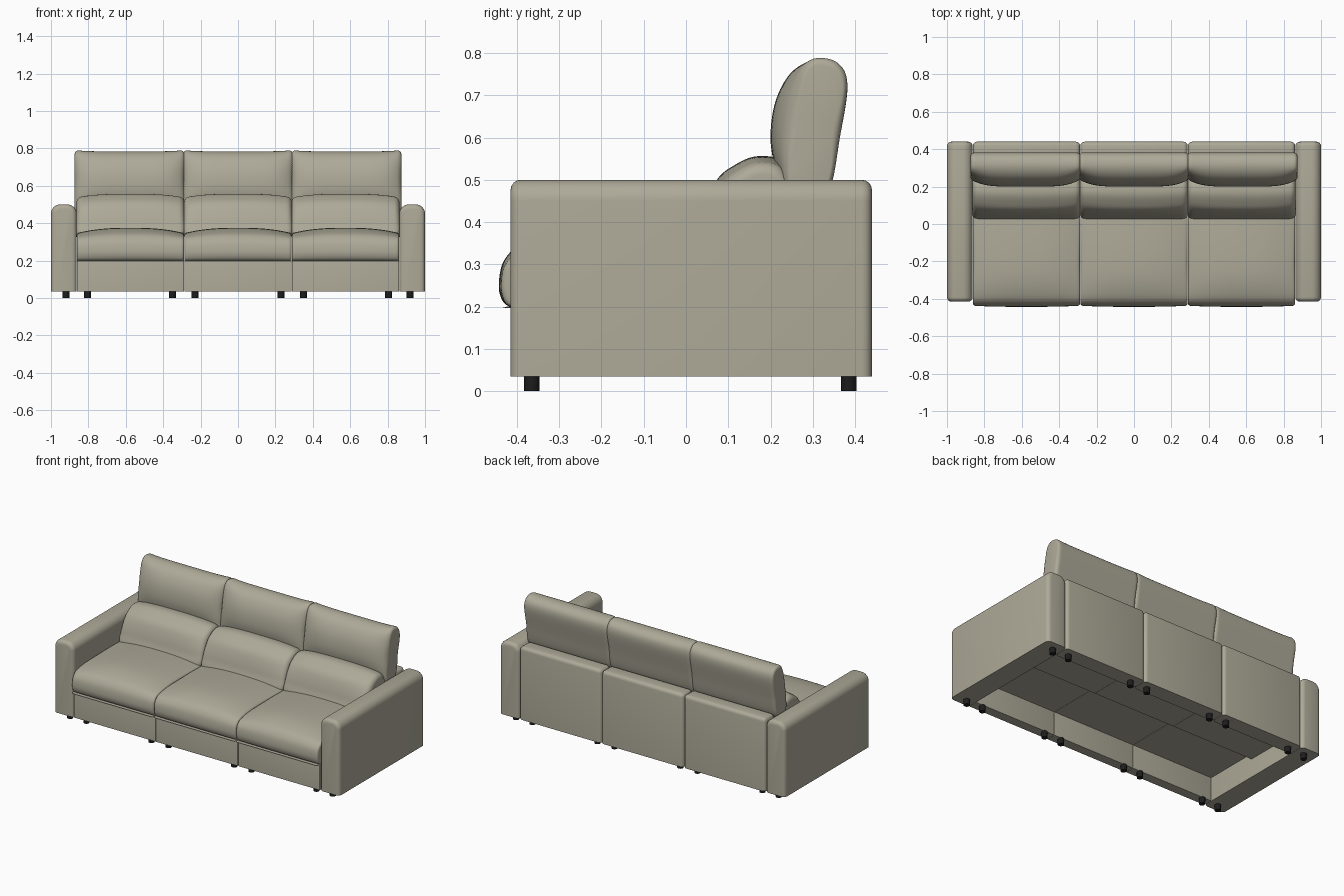
import bpy
import bmesh
import math
from mathutils import Vector

cube = bpy.data.objects.get("Cube")
if cube:
    bpy.data.objects.remove(cube, do_unlink=True)


def material(name, color):
    m = bpy.data.materials.new(name)
    m.use_nodes = True
    m.diffuse_color = color
    bsdf = m.node_tree.nodes["Principled BSDF"]
    bsdf.inputs["Base Color"].default_value = color
    bsdf.inputs["Roughness"].default_value = 0.6
    return m


LEATHER = material("beige leather", (0.42, 0.40, 0.315, 1))
BLACK = material("black plastic", (0.012, 0.012, 0.012, 1))


def finish(name, bm, mat, angle=50):
    bmesh.ops.recalc_face_normals(bm, faces=bm.faces)
    mesh = bpy.data.meshes.new(name)
    bm.to_mesh(mesh)
    bm.free()
    mesh.materials.append(mat)
    obj = bpy.data.objects.new(name, mesh)
    bpy.context.collection.objects.link(obj)
    bpy.ops.object.select_all(action="DESELECT")
    obj.select_set(True)
    bpy.context.view_layer.objects.active = obj
    bpy.ops.object.shade_smooth_by_angle(angle=math.radians(angle))
    return obj


def box(name, lo, hi, radius=0.0, long_radius=0.0):
    """Box with soft edges; long_radius rounds the two top edges along y first."""
    bm = bmesh.new()
    bmesh.ops.create_cube(bm, size=1)
    lo, hi = Vector(lo), Vector(hi)
    for v in bm.verts:
        v.co = (lo + hi) / 2 + v.co * (hi - lo)
    if long_radius:
        top = [e for e in bm.edges if all(v.co.z > hi.z - 0.001 for v in e.verts)
               and abs(e.verts[0].co.x - e.verts[1].co.x) < 0.001]
        bmesh.ops.bevel(bm, geom=top, offset=long_radius, segments=8,
                        profile=0.5, affect="EDGES")
    if radius:
        # The underside stays crisp
        sharp = [e for e in bm.edges if e.calc_face_angle(0) > 1
                 and any(v.co.z > lo.z + 0.001 for v in e.verts)]
        bmesh.ops.bevel(bm, geom=sharp, offset=radius, segments=4,
                        profile=0.5, affect="EDGES")
    return finish(name, bm, LEATHER)


def spline(points, steps=6):
    """Closed smooth loop through (y, z) points."""
    pts = [Vector(p) for p in points]
    n = len(pts)
    out = []
    for i in range(n):
        a, b, c, d = (pts[(i + k) % n] for k in (-1, 0, 1, 2))
        for s in range(steps):
            t = s / steps
            out.append(0.5 * (2 * b + (c - a) * t + (2 * a - 5 * b + 4 * c - d) * t ** 2
                              + (3 * b - a - 3 * c + d) * t ** 3))
    return out


def cushion(name, cx, width, edge, middle, soft, power, stations=36):
    """Loft along x from an edge profile to a fuller middle profile, with soft ends."""
    edge, middle = spline(edge), spline(middle)
    centre = sum(edge, Vector((0, 0))) / len(edge)
    bm = bmesh.new()
    rings = []
    for i in range(stations + 1):
        u = -math.cos(math.pi * i / stations)
        crown = 1 - abs(u) ** power
        near = max(0, 1 - (1 - abs(u)) * width / 2 / soft)
        inset = soft * (1 - math.sqrt(max(0, 1 - near * near)))
        ring = []
        for a, b in zip(edge, middle):
            p = a.lerp(b, crown)
            to_centre = centre - p
            p = p + to_centre.normalized() * min(inset, to_centre.length * 0.6)
            ring.append(bm.verts.new((cx + u * width / 2, p.x, p.y)))
        rings.append(ring)
    for r, s in zip(rings, rings[1:]):
        for k in range(len(r)):
            j = (k + 1) % len(r)
            bm.faces.new((r[k], r[j], s[j], s[k]))
    bm.faces.new(rings[0])
    bm.faces.new(rings[-1])
    return finish(name, bm, LEATHER)


def foot(name, x, y):
    bm = bmesh.new()
    bmesh.ops.create_cone(bm, cap_ends=True, segments=20, radius1=0.018,
                          radius2=0.0185, depth=0.04)
    bmesh.ops.translate(bm, vec=(x, y, 0.02), verts=bm.verts)
    finish(name, bm, BLACK)


# Cushion profiles, (y, z), from the front bottom over the top to the back
SEAT_EDGE = [(-0.41, 0.198), (-0.429, 0.212), (-0.437, 0.25), (-0.426, 0.30), (-0.38, 0.33),
             (-0.25, 0.345), (0.0, 0.345), (0.2, 0.33), (0.22, 0.27), (0.2, 0.2), (-0.385, 0.197)]
SEAT_MID = [(-0.41, 0.198), (-0.433, 0.212), (-0.443, 0.25), (-0.43, 0.31), (-0.38, 0.35),
            (-0.25, 0.374), (0.0, 0.37), (0.2, 0.35), (0.22, 0.27), (0.2, 0.2), (-0.385, 0.197)]
LUMBAR_EDGE = [(0.045, 0.32), (0.047, 0.40), (0.085, 0.48), (0.13, 0.52), (0.18, 0.537),
               (0.23, 0.52), (0.26, 0.45), (0.24, 0.32)]
LUMBAR_MID = [(0.035, 0.32), (0.037, 0.40), (0.07, 0.495), (0.115, 0.535), (0.17, 0.556),
              (0.23, 0.54), (0.26, 0.45), (0.24, 0.32)]
HEAD_EDGE = [(0.245, 0.46), (0.236, 0.53), (0.245, 0.62), (0.26, 0.70), (0.28, 0.765),
             (0.31, 0.79), (0.36, 0.778), (0.382, 0.725), (0.364, 0.60), (0.34, 0.48), (0.29, 0.45)]
HEAD_MID = [(0.235, 0.46), (0.208, 0.54), (0.2, 0.61), (0.213, 0.69), (0.25, 0.755),
            (0.305, 0.783), (0.36, 0.77), (0.382, 0.72), (0.364, 0.60), (0.34, 0.48), (0.29, 0.45)]

# Three seat modules
for label, side in (("right", -1), ("middle", 0), ("left", 1)):
    cx = side * 0.575
    half = 0.2865
    box(label + "_front_panel", (cx - half, -0.412, 0.035), (cx + half, -0.352, 0.2), 0.004)
    box(label + "_back_panel", (cx - half, 0.34, 0.035), (cx + half, 0.44, 0.495), 0.022)
    box(label + "_seat_floor", (cx - half, -0.38, 0.185), (cx + half, 0.01, 0.25))
    box(label + "_seat_base", (cx - half, 0.0, 0.15), (cx + half, 0.36, 0.25))
    box(label + "_back_core", (cx - half + 0.01, 0.2, 0.2), (cx + half - 0.01, 0.36, 0.47))
    cushion(label + "_seat_cushion", cx, 0.574, SEAT_EDGE, SEAT_MID, 0.014, 2.5)
    cushion(label + "_lumbar_cushion", cx, 0.576, LUMBAR_EDGE, LUMBAR_MID, 0.026, 3)
    cushion(label + "_headrest", cx + side * 0.005, 0.586, HEAD_EDGE, HEAD_MID, 0.02, 5)

# Arms and feet, mirrored
for label, side in (("right", -1), ("left", 1)):
    xs = sorted((side * 0.863, side))
    box(label + "_arm", (xs[0], -0.415, 0.035), (xs[1], 0.44, 0.5), 0.024, 0.05)
    for row, y in (("front", -0.365), ("back", 0.385)):
        for i, x in enumerate((0.92, 0.805, 0.35, 0.23)):
            foot(f"{label}_{row}_foot_{i + 1}", side * x, y)
